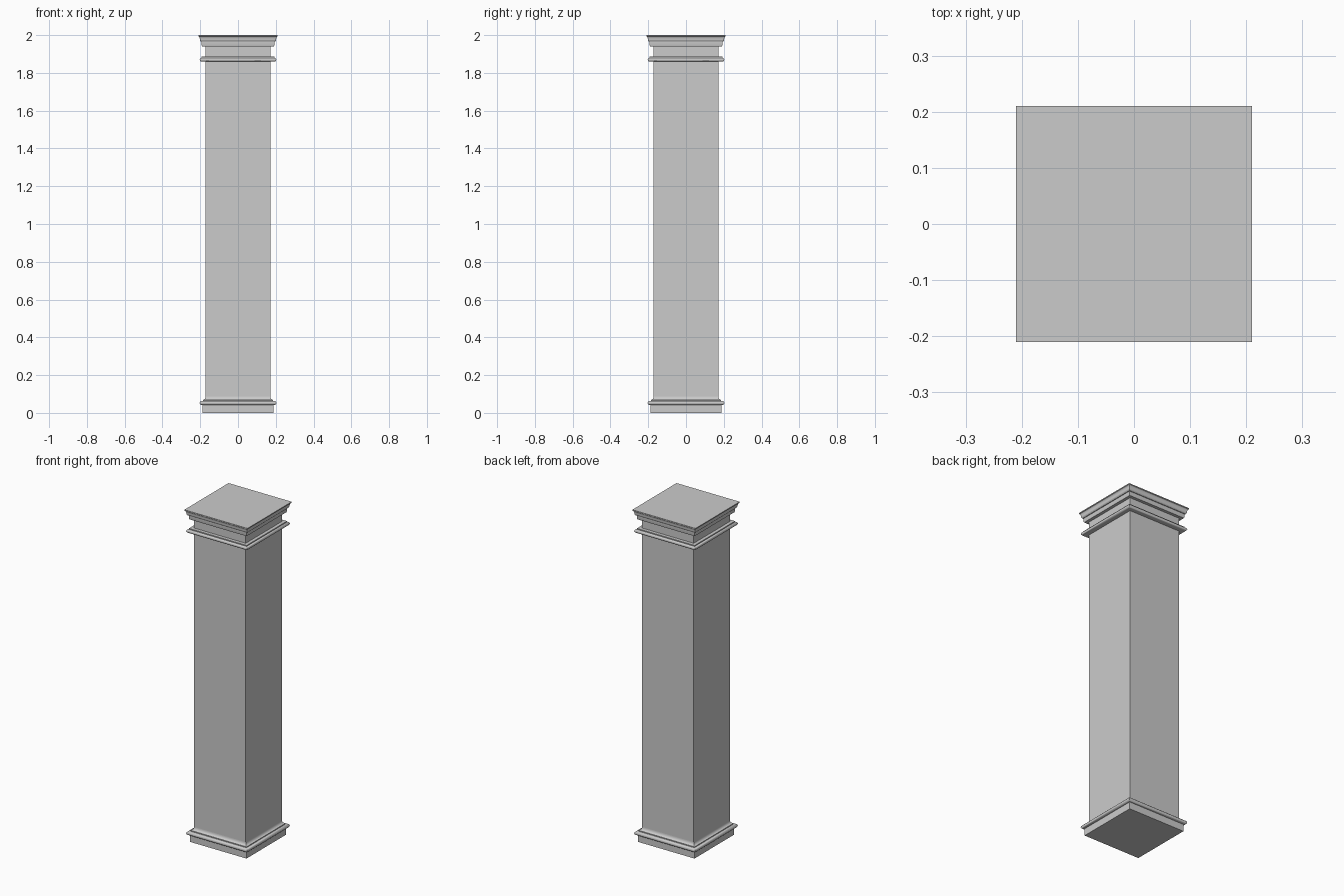
import bpy, bmesh
from math import sin, cos, radians

if "Cube" in bpy.data.objects:
    bpy.data.objects.remove(bpy.data.objects["Cube"])


def arc(cx, cz, rx, rz, a0, a1, n=6):
    """Points (half width, height) along an elliptical arc, angles in degrees."""
    return [(cx + rx * cos(radians(a0 + (a1 - a0) * i / n)),
             cz + rz * sin(radians(a0 + (a1 - a0) * i / n))) for i in range(n + 1)]


def square_loft(name, profile, bottom=False, top=False):
    """Sweep a (half width, height) profile around a square with mitred corners."""
    bm = bmesh.new()
    rings = [[bm.verts.new((sx * h, sy * h, z))
              for sx, sy in ((-1, -1), (1, -1), (1, 1), (-1, 1))] for h, z in profile]
    for a, b in zip(rings, rings[1:]):
        for i in range(4):
            j = (i + 1) % 4
            bm.faces.new((a[i], a[j], b[j], b[i]))
    if bottom:
        bm.faces.new(rings[0][::-1])
    if top:
        bm.faces.new(rings[-1])
    mesh = bpy.data.meshes.new(name)
    bm.to_mesh(mesh)
    bm.free()
    ob = bpy.data.objects.new(name, mesh)
    bpy.context.collection.objects.link(ob)
    bpy.context.view_layer.objects.active = ob
    ob.select_set(True)
    bpy.ops.object.shade_smooth_by_angle(angle=radians(32))
    ob.select_set(False)
    return ob


S = 0.172   # half width of the shaft

# Plinth block
square_loft("plinth", [(0.188, 0), (0.188, 0.042)], bottom=True)

# Base moulding: rounded band, small step, then a cove into the shaft
square_loft("base_moulding",
            [(0.188, 0.042)] + arc(0.193, 0.053, 0.010, 0.011, -90, 90)
            + [(0.186, 0.064), (0.186, 0.069)]
            + arc(0.186, 0.088, 0.014, 0.019, 270, 180))

# Plain shaft
square_loft("shaft", [(S, 0.088), (S, 1.94)])

# Neck ring: half-round with a thin fillet above it
square_loft("neck_ring",
            [(S, 1.86), (0.194, 1.86)]
            + arc(0.194, 1.870, 0.009, 0.010, -90, 90)
            + [(0.192, 1.880), (0.192, 1.886), (S, 1.886)])

# Capital: lower band, then a flaring crown up to the flat top
square_loft("capital",
            [(S, 1.94), (0.190, 1.94), (0.192, 1.945), (0.192, 1.965), (0.197, 1.965)]
            + arc(0.194, 1.976, 0.008, 0.009, -60, 0, 4)
            + arc(0.210, 1.976, 0.008, 0.018, 180, 90, 5)
            + [(0.210, 2.0)], top=True)
